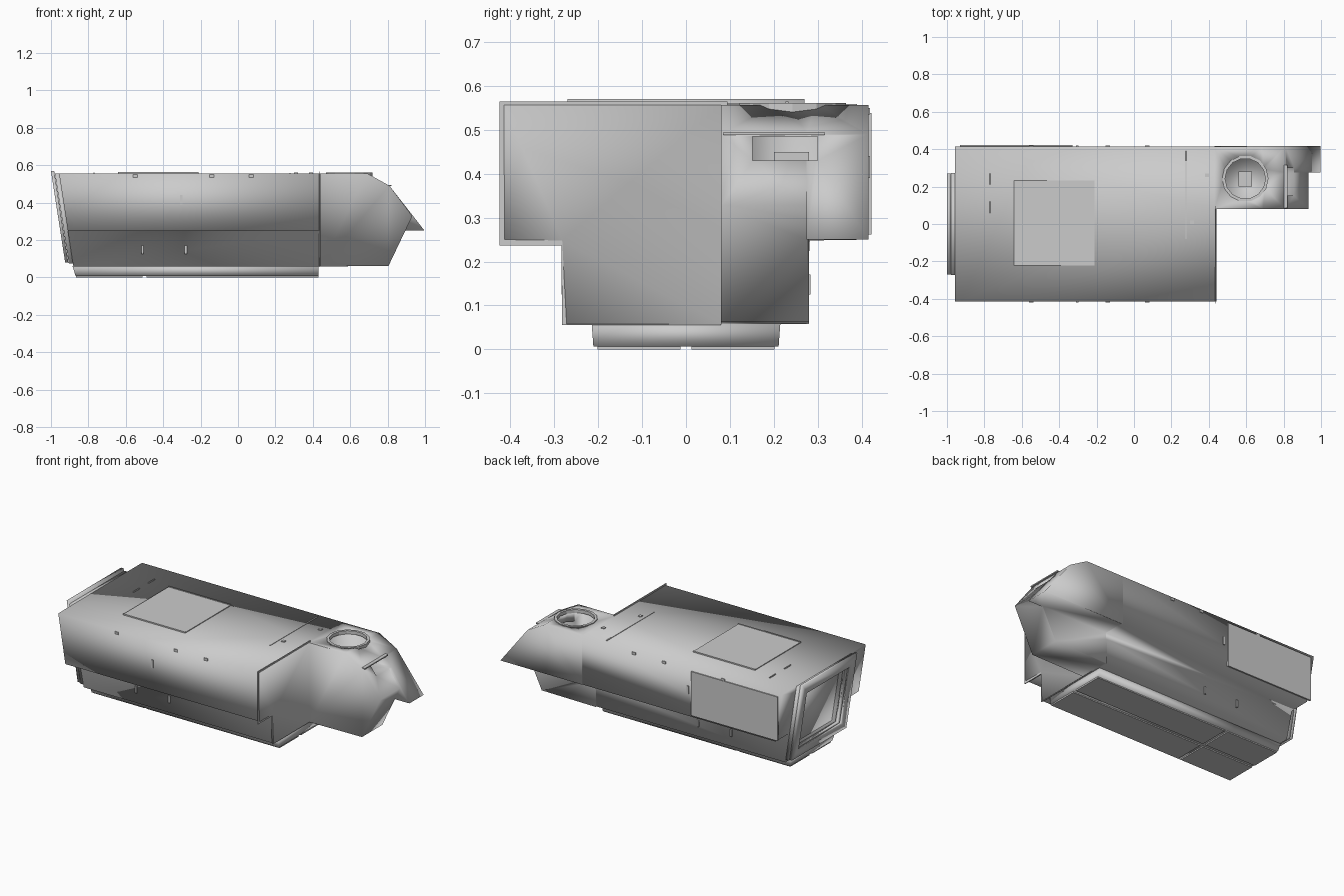
import bpy, bmesh, math

if "Cube" in bpy.data.objects:
    bpy.data.objects.remove(bpy.data.objects["Cube"])


def finish(name, bm, smooth=False):
    bmesh.ops.recalc_face_normals(bm, faces=bm.faces[:])
    for f in bm.faces:
        f.smooth = smooth
    me = bpy.data.meshes.new(name)
    bm.to_mesh(me)
    bm.free()
    ob = bpy.data.objects.new(name, me)
    bpy.context.collection.objects.link(ob)
    return ob


def prism(name, a, b, smooth=False):
    """Solid between two matching outlines."""
    bm = bmesh.new()
    va = [bm.verts.new(p) for p in a]
    vb = [bm.verts.new(p) for p in b]
    n = len(a)
    bm.faces.new(va)
    bm.faces.new(vb[::-1])
    for i in range(n):
        bm.faces.new((va[i], vb[i], vb[(i + 1) % n], va[(i + 1) % n]))
    return finish(name, bm, smooth)


def side_prism(name, xz, y0, y1, smooth=False):
    return prism(name, [(x, y0, z) for x, z in xz], [(x, y1, z) for x, z in xz], smooth)


def box(name, x0, x1, y0, y1, z0, z1):
    return side_prism(name, [(x0, z0), (x1, z0), (x1, z1), (x0, z1)], y0, y1)


def cylinder(name, loc, r, z0, z1, n=14):
    pts = [(loc[0] + r * math.cos(i * math.tau / n),
            loc[1] + r * math.sin(i * math.tau / n)) for i in range(n)]
    return prism(name, [(x, y, z0) for x, y in pts], [(x, y, z1) for x, y in pts])


def combine(ob, other, op='DIFFERENCE'):
    m = ob.modifiers.new("combine", 'BOOLEAN')
    m.operation, m.solver, m.object = op, 'EXACT', other
    bpy.context.view_layer.objects.active = ob
    bpy.ops.object.modifier_apply(modifier=m.name)
    if op == 'UNION':
        bpy.data.objects.remove(other)
    else:
        other.hide_render = True
        other.hide_set(True)


def shade_smooth(ob):
    """Merge stray points, then blend the shading over every edge."""
    bm = bmesh.new()
    bm.from_mesh(ob.data)
    bmesh.ops.remove_doubles(bm, verts=bm.verts[:], dist=0.0015)
    bmesh.ops.dissolve_limit(bm, angle_limit=0.01, verts=bm.verts[:], edges=bm.edges[:])
    bmesh.ops.triangulate(bm, faces=bm.faces[:])
    for f in bm.faces:
        f.smooth = True
    bm.to_mesh(ob.data)
    bm.free()


def rear_x(z):
    return -0.957 + (0.556 - z) * 0.155


# Main hull: stepped cross-section with a sloping rear
half = [(0.272, 0.058), (0.282, 0.248), (0.413, 0.25), (0.415, 0.556)]
section = half + [(-y, z) for y, z in reversed(half)]
hull = prism("main_hull", [(rear_x(z), y, z) for y, z in section],
             [(0.44, y, z) for y, z in section])

# Nose on the far side: centre block and overhanging fender
nose = side_prism("nose_block", [(0.43, 0.058), (0.805, 0.062), (0.932, 0.328),
                  (0.81, 0.49), (0.69, 0.5565), (0.43, 0.5565)], 0.08, 0.28)
fender = side_prism("nose_fender", [(0.43, 0.25), (0.997, 0.25), (0.81, 0.49),
                    (0.69, 0.5565), (0.43, 0.5565)], 0.275, 0.416)
combine(nose, fender, 'UNION')
combine(hull, nose, 'UNION')

# Driver hatch well, front vision slot and rear opening
C = (0.595, 0.243)
combine(hull, cylinder("well_cutter", C, 0.115, 0.41, 0.7))
combine(hull, box("slot_cutter", 0.66, 1.1, 0.152, 0.30, 0.43, 0.485))
ring = cylinder("driver_hatch_ring", C, 0.124, 0.54, 0.561)
combine(ring, cylinder("ring_cutter", C, 0.108, 0.5, 0.6))
box("driver_seat", 0.56, 0.63, 0.20, 0.28, 0.40, 0.45)
box("slot_hood", 0.795, 0.822, 0.085, 0.315, 0.488, 0.495)


def rear_slab(name, off0, off1, y, z0, z1, smooth=False):
    """Slab parallel to the sloping rear."""
    xz = [(rear_x(z0) - off0, z0), (rear_x(z1) - off0, z1),
          (rear_x(z1) - off1, z1), (rear_x(z0) - off1, z0)]
    return side_prism(name, xz, -y, y, smooth)


frame = rear_slab("rear_door_frame", -0.005, 0.022, 0.272, 0.075, 0.555)
rim = rear_slab("rear_ramp_rim", 0.024, 0.041, 0.27, 0.08, 0.57)
opening = rear_slab("rear_opening_cutter", -0.09, 0.1, 0.215, 0.13, 0.50)
for part in (frame, rim, hull):
    combine(part, opening)
    shade_smooth(part)
rear_slab("rear_door", -0.06, -0.03, 0.216, 0.128, 0.502, True)

# Thin flange standing proud around the cut-away front corner
flange = [(0.08, 0.056), (-0.282, 0.056), (-0.284, 0.236), (-0.425, 0.236),
          (-0.425, 0.565), (0.095, 0.565)]
prism("bulkhead_plate", [(0.432, y, z) for y, z in flange],
      [(0.437, y, z) for y, z in flange])

# Roof hatch, with hinge strips along both long edges
box("roof_hatch", -0.642, -0.212, -0.218, 0.23, 0.55, 0.561)
for y in (-0.218, 0.23):
    box("hatch_hinge", -0.642, -0.212, y - 0.003, y + 0.003, 0.55, 0.564)

# Roof seam, small roof fittings and rails
box("roof_seam", 0.275, 0.281, -0.08, 0.39, 0.55, 0.559)
for x, y in ((0.39, 0.26), (0.31, 0.01)):
    box("roof_fitting", x - 0.01, x + 0.01, y - 0.01, y + 0.01, 0.55, 0.561)
for y in (0.09, 0.24):
    box("roof_rail", -0.772, -0.766, y - 0.03, y + 0.03, 0.55, 0.56)

# Stowage panel on the back side
box("side_panel", -0.93, -0.33, 0.41, 0.422, 0.262, 0.538)

# Belly keel and four floor pads
top, bot = 0.215, 0.211
prism("belly_keel",
      [(-0.885, -top, 0.06), (0.43, -top, 0.06), (0.43, top, 0.06), (-0.885, top, 0.06)],
      [(-0.868, -bot, 0.007), (0.43, -bot, 0.007), (0.43, bot, 0.007), (-0.868, bot, 0.007)],
      True)
for x0, x1 in ((-0.866, -0.51), (-0.49, 0.43)):
    for s in (-1, 1):
        y0, y1 = sorted((s * 0.012, s * 0.202))
        box("belly_pad", x0, x1, y0, y1, 0.0, 0.009)

# Small brackets on both flanks
for s in (-1, 1):
    for x in (-0.51, -0.28):
        y0, y1 = sorted((s * 0.27, s * 0.284))
        box("lower_bracket", x - 0.006, x + 0.006, y0, y1, 0.125, 0.17)
    y0, y1 = sorted((s * 0.41, s * 0.419))
    box("upper_bracket", -0.31, -0.298, y0, y1, 0.39, 0.44)
    for x in (-0.55, -0.14, 0.07):
        box("edge_clip", x - 0.012, x + 0.012, y0, y1, 0.535, 0.55)
